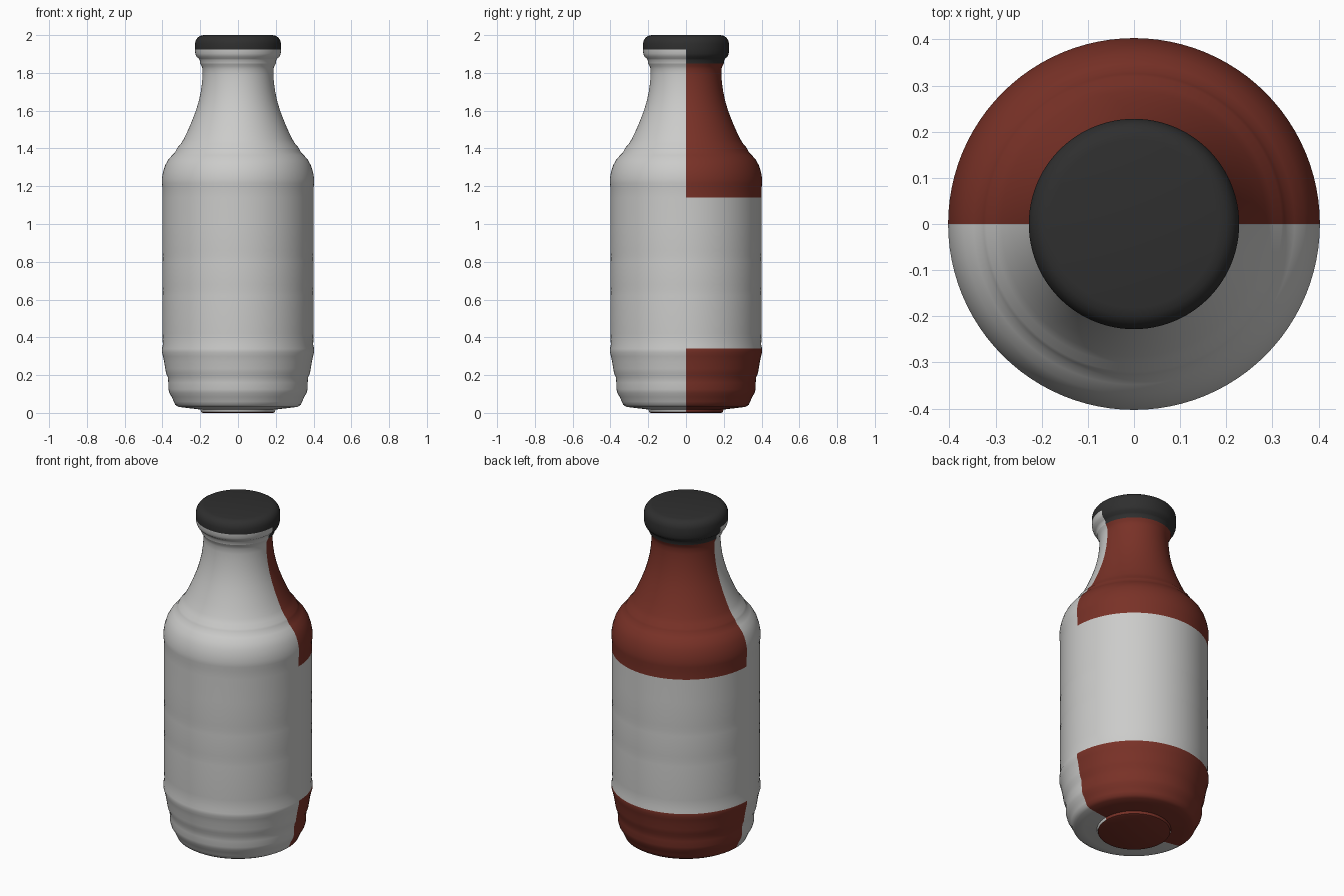
import bpy, bmesh, math

cube = bpy.data.objects.get("Cube")
if cube:
    bpy.data.objects.remove(cube, do_unlink=True)

SEGMENTS = 96


def make_material(name, rgb, rough=0.6):
    m = bpy.data.materials.new(name)
    m.use_nodes = True
    m.diffuse_color = (*rgb, 1)
    bsdf = next(n for n in m.node_tree.nodes if n.type == 'BSDF_PRINCIPLED')
    bsdf.inputs["Base Color"].default_value = (*rgb, 1)
    bsdf.inputs["Roughness"].default_value = rough
    return m


light_grey = make_material("light grey", (0.60, 0.60, 0.59))
rust_red = make_material("rust red", (0.19, 0.031, 0.020))
charcoal = make_material("charcoal", (0.028, 0.028, 0.028))


def lathe(name, profile, mats, rule, cap_bottom=False, cap_top=False):
    """Revolve (radius, z) points about z; rule(centre, normal) picks the material slot."""
    bm = bmesh.new()
    rings = []
    for r, z in profile:
        rings.append([bm.verts.new((r * math.cos(a), r * math.sin(a), z))
                      for a in (2 * math.pi * i / SEGMENTS for i in range(SEGMENTS))])
    for low, high in zip(rings, rings[1:]):
        for i in range(SEGMENTS):
            j = (i + 1) % SEGMENTS
            bm.faces.new((low[i], low[j], high[j], high[i]))
    if cap_bottom:
        bm.faces.new(rings[0][::-1])
    if cap_top:
        bm.faces.new(rings[-1])
    bm.normal_update()
    for f in bm.faces:
        f.material_index = rule(f.calc_center_median(), f.normal)
    me = bpy.data.meshes.new(name)
    bm.to_mesh(me)
    bm.free()
    for m in mats:
        me.materials.append(m)
    ob = bpy.data.objects.new(name, me)
    bpy.context.collection.objects.link(ob)
    bpy.ops.object.select_all(action='DESELECT')
    ob.select_set(True)
    bpy.context.view_layer.objects.active = ob
    bpy.ops.object.shade_smooth_by_angle(angle=math.radians(40))
    return ob


# Foot: short round base, red underneath and on the back half
foot = [(0.185, 0.0), (0.195, 0.004), (0.20, 0.022)]
lathe("foot", foot, [light_grey, rust_red],
      lambda c, n: 1 if c.y > 0 or n.z < -0.9 else 0, cap_bottom=True)

# Body: rounded base with ridges, straight wall, shoulder step and neck
body = [(0.20, 0.018), (0.27, 0.026), (0.315, 0.032), (0.332, 0.042), (0.34, 0.06),
        (0.351, 0.085), (0.363, 0.105), (0.368, 0.125), (0.369, 0.16), (0.372, 0.19),
        (0.381, 0.21), (0.385, 0.235), (0.391, 0.27), (0.397, 0.30), (0.403, 0.32),
        (0.403, 0.34), (0.398, 0.36), (0.400, 0.42), (0.400, 0.62), (0.399, 0.65),
        (0.401, 0.68), (0.400, 0.80), (0.399, 0.83), (0.401, 0.86), (0.400, 1.0),
        (0.400, 1.14), (0.400, 1.19), (0.403, 1.215), (0.403, 1.24), (0.397, 1.275),
        (0.386, 1.31), (0.370, 1.34), (0.348, 1.365), (0.333, 1.38), (0.326, 1.395),
        (0.320, 1.405), (0.302, 1.425), (0.287, 1.45), (0.263, 1.50), (0.242, 1.55),
        (0.223, 1.60), (0.208, 1.65), (0.197, 1.70), (0.190, 1.75), (0.187, 1.79),
        (0.187, 1.82), (0.192, 1.835), (0.200, 1.85)]
lathe("bottle_body", body, [light_grey, rust_red],
      lambda c, n: 1 if c.y > 0 and (c.z < 0.34 or c.z > 1.14) else 0)

# Cap: rounded lid whose lower rim is grey across the front
cap = [(0.200, 1.85), (0.203, 1.868), (0.208, 1.876), (0.220, 1.886), (0.226, 1.902),
       (0.228, 1.925), (0.228, 1.955), (0.224, 1.972), (0.214, 1.987), (0.200, 1.996),
       (0.182, 2.0)]
lathe("cap", cap, [light_grey, charcoal],
      lambda c, n: 0 if c.y < 0 and c.z < 1.925 else 1, cap_top=True)
